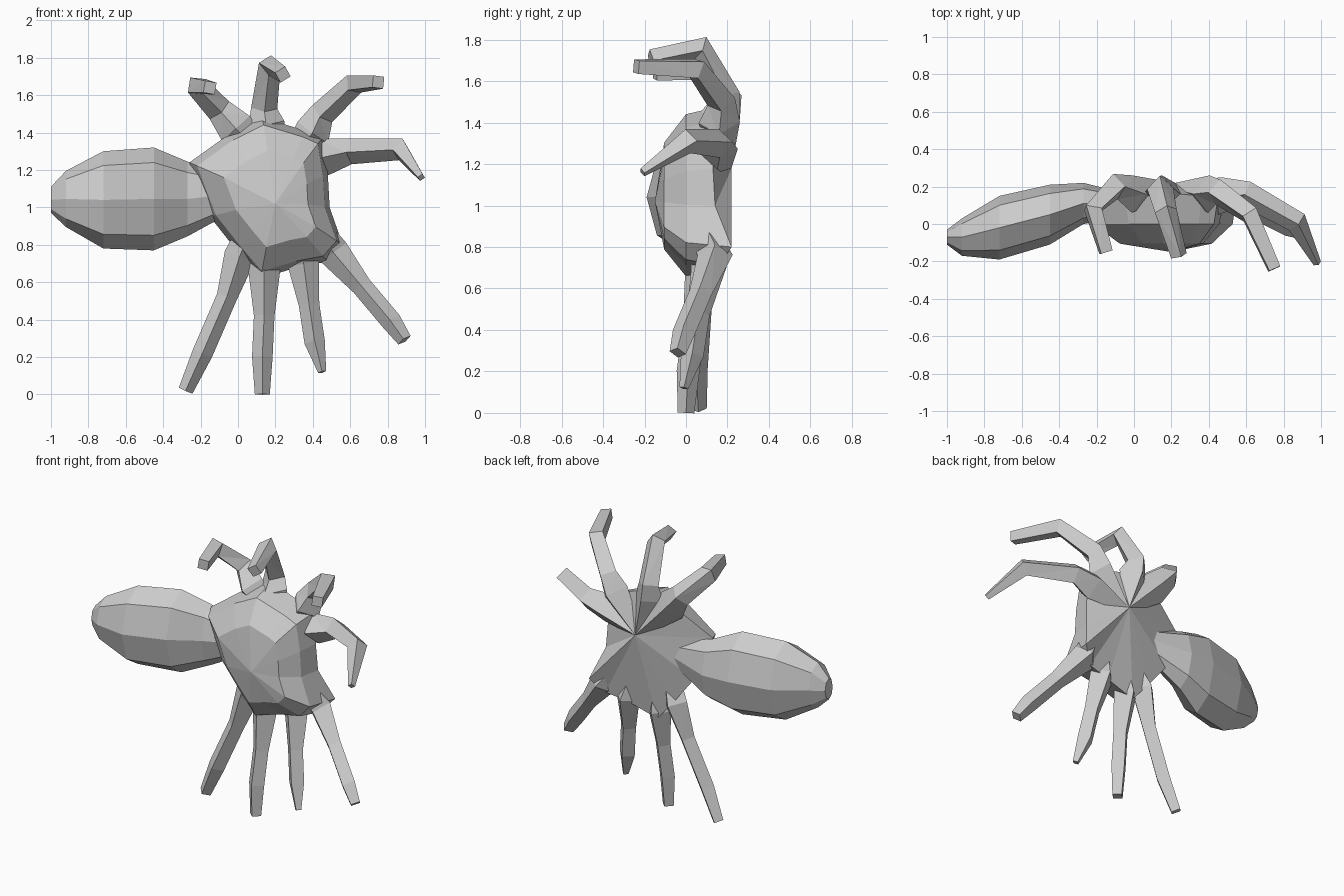
import bpy, bmesh, math
from mathutils import Vector

if "Cube" in bpy.data.objects:
    bpy.data.objects.remove(bpy.data.objects["Cube"])

def make(name, bm):
    bmesh.ops.recalc_face_normals(bm, faces=bm.faces[:])
    me = bpy.data.meshes.new(name)
    bm.to_mesh(me)
    bm.free()
    ob = bpy.data.objects.new(name, me)
    bpy.context.collection.objects.link(ob)
    return ob

def skin(bm, rings):
    """Bridge successive rings of vertices with quads."""
    for a, b in zip(rings, rings[1:]):
        n = len(a)
        for i in range(n):
            j = (i + 1) % n
            bm.faces.new((a[i], a[j], b[j], b[i]))

def leg(name, path, radii, n=4):
    """Faceted limb: an n-sided tube carried along a bent path."""
    pts = [Vector(p) for p in path]
    bm, rings = bmesh.new(), []
    t_old, u = None, None
    for i, p in enumerate(pts):
        t = (pts[min(i + 1, len(pts) - 1)] - pts[max(i - 1, 0)]).normalized()
        if u is None:
            u = (Vector((0, 1, 0)) - t * t.y).normalized()
        else:
            u = t_old.rotation_difference(t) @ u
        t_old, v = t, t.cross(u)
        rings.append([bm.verts.new(p + radii[i] * (math.cos(a) * u + math.sin(a) * v))
                      for a in (2 * math.pi * k / n for k in range(n))])
    skin(bm, rings)
    bm.faces.new(rings[0])
    bm.faces.new(rings[-1])
    bmesh.ops.triangulate(bm, faces=bm.faces[:])
    make(name, bm)

# Abdomen: eight-sided rings along x (x, centre y, centre z, half y, half z)
bm, rings = bmesh.new(), []
for x, cy, cz, hy, hz in [(-1, -.07, 1.04, .04, .07), (-.92, -.07, 1.045, .10, .15),
                          (-.72, -.02, 1.04, .17, .26), (-.45, .05, 1.045, .16, .275),
                          (-.27, .11, 1.045, .11, .20), (.05, .10, 1.08, .04, .06)]:
    rings.append([bm.verts.new((x, cy + hy * math.cos(k * math.pi / 4),
                                cz + hz * math.sin(k * math.pi / 4))) for k in range(8)])
skin(bm, rings)
bm.faces.new(rings[0])
bm.faces.new(rings[-1])
make("abdomen", bm)

# Thorax: irregular outline shrinking to a domed front, fanned to a hub behind
outline = [(-.26, .09, 1.24), (-.05, .15, 1.39), (.13, .17, 1.48), (.36, .15, 1.41),
           (.45, .15, 1.37), (.48, .13, 1.18), (.49, .14, 1.0), (.56, .22, .80),
           (.48, .16, .71), (.32, .14, .68), (.12, .13, .62), (0, .13, .76), (-.15, .13, .95)]
bm = bmesh.new()
rings = [[bm.verts.new(p) for p in outline]]
for s, y in [(.91, .0), (.6, -.105)]:
    rings.append([bm.verts.new((.2 + (x - .2) * s, y, 1.04 + (z - 1.04) * s))
                  for x, _, z in outline])
skin(bm, rings)
for ring, tip in [(rings[0], (.22, .22, 1.18)), (rings[-1], (.2, -.15, 1.02))]:
    c = bm.verts.new(tip)
    for i in range(len(ring)):
        bm.faces.new((ring[i - 1], ring[i], c))
make("thorax", bm)

# Upper legs: start at the back hub, rise, then curl forward
hub = (.22, .19, 1.18)
upper = {
    "upper_leg_1": [hub, (-.01, .16, 1.42), (-.10, .20, 1.52), (-.22, .08, 1.65), (-.15, -.15, 1.64)],
    "upper_leg_2": [hub, (.15, .16, 1.44), (.14, .19, 1.53), (.17, .07, 1.76), (.24, -.17, 1.71)],
    "upper_leg_3": [hub, (.40, .16, 1.40), (.45, .17, 1.50), (.62, .05, 1.66), (.75, -.24, 1.67)],
    "upper_leg_4": [hub, (.46, .15, 1.27), (.60, .16, 1.30), (.87, .01, 1.31), (.98, -.21, 1.16)],
}
for name, path in upper.items():
    leg(name, path, [.03, .10, .07, .06, .022 if name.endswith("4") else .045])

# Lower legs: reach down and outward
lower = {
    "lower_leg_1": [(.08, .05, .92), (.01, .09, .74), (-.06, .07, .52), (-.19, .05, .22), (-.28, .06, .02)],
    "lower_leg_2": [(.16, .05, .90), (.14, .08, .66), (.14, .04, .42), (.13, .01, .2), (.13, 0, 0)],
    "lower_leg_3": [(.30, .05, .92), (.35, .11, .70), (.38, .06, .48), (.41, .03, .28), (.45, -.01, .12)],
    "lower_leg_4": [(.38, .06, .95), (.51, .14, .76), (.66, .07, .58), (.82, -.01, .39), (.89, -.04, .29)],
}
for name, path in lower.items():
    leg(name, path, [.06, .085, .055, .055, .022 if name.endswith("3") else .04])
